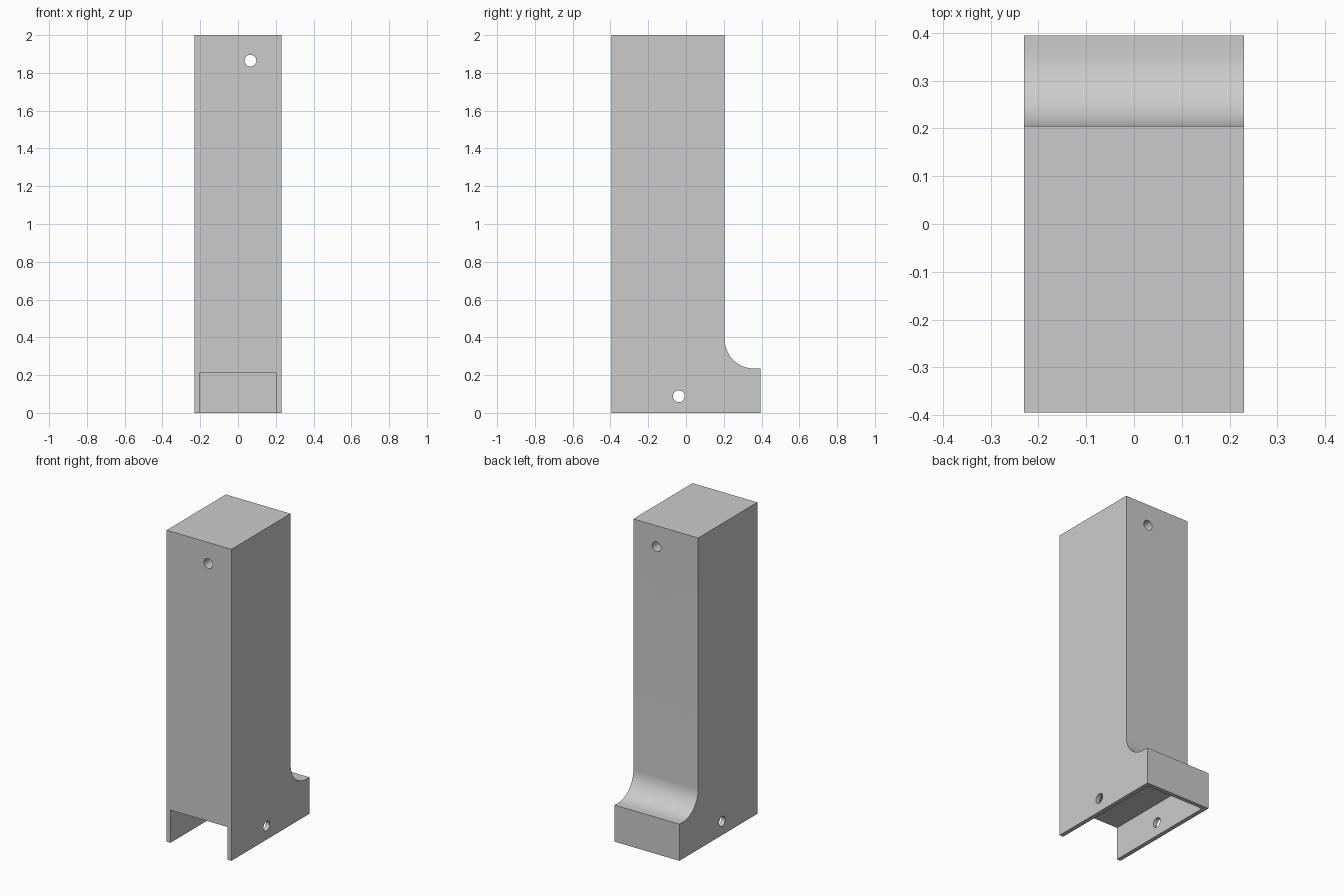
import bpy, bmesh, math
from mathutils import Matrix

if "Cube" in bpy.data.objects:
    bpy.data.objects.remove(bpy.data.objects["Cube"], do_unlink=True)

HALF_W, HALF_D, HEIGHT = 0.23, 0.395, 2.0
BACK, FOOT_TOP, FILLET = 0.205, 0.235, 0.155
SLOT_HALF, SLOT_TOP, WALL = 0.203, 0.21, 0.027
HOLE_R = 0.031

grey = bpy.data.materials.new("plain grey")
grey.use_nodes = True
colour = (0.6, 0.6, 0.6, 1)
grey.diffuse_color = colour
grey.node_tree.nodes["Principled BSDF"].inputs["Base Color"].default_value = colour


def make_object(name, bm):
    bmesh.ops.recalc_face_normals(bm, faces=bm.faces)
    mesh = bpy.data.meshes.new(name)
    bm.to_mesh(mesh)
    bm.free()
    mesh.materials.append(grey)
    obj = bpy.data.objects.new(name, mesh)
    bpy.context.collection.objects.link(obj)
    return obj


def cut(target, cutter):
    """Subtract the cutter from the target and discard it."""
    cutter.hide_render = True
    bpy.context.view_layer.objects.active = target
    mod = target.modifiers.new("cut", 'BOOLEAN')
    mod.operation = 'DIFFERENCE'
    mod.solver = 'EXACT'
    mod.object = cutter
    bpy.ops.object.modifier_apply(modifier=mod.name)
    bpy.data.objects.remove(cutter, do_unlink=True)


def hole_cutter(name, centre, axis):
    bm = bmesh.new()
    turn = Matrix.Rotation(math.pi / 2, 4, axis)
    bmesh.ops.create_cone(bm, cap_ends=True, segments=32, radius1=HOLE_R, radius2=HOLE_R,
                          depth=2, matrix=Matrix.Translation(centre) @ turn)
    return make_object(name, bm)


# Side profile with a rounded step above the foot, extruded across the width
profile = [(-HALF_D, 0), (HALF_D, 0), (HALF_D, FOOT_TOP)]
STEPS = 20
for i in range(STEPS + 1):
    a = math.pi / 2 * i / STEPS
    profile.append((BACK + FILLET * (1 - math.sin(a)), FOOT_TOP + FILLET * (1 - math.cos(a))))
profile += [(BACK, HEIGHT), (-HALF_D, HEIGHT)]

bm = bmesh.new()
side = bm.faces.new([bm.verts.new((-HALF_W, y, z)) for y, z in profile])
extruded = bmesh.ops.extrude_face_region(bm, geom=[side])
bmesh.ops.translate(bm, vec=(2 * HALF_W, 0, 0),
                    verts=[v for v in extruded["geom"] if isinstance(v, bmesh.types.BMVert)])
column = make_object("column_with_foot", bm)

# Slot under the foot, open to the front and the floor, closed at the back
bm = bmesh.new()
front, back, low = -HALF_D - 0.1, HALF_D - WALL, -0.1
size = (2 * SLOT_HALF, back - front, SLOT_TOP - low)
centre = (0, (front + back) / 2, (SLOT_TOP + low) / 2)
bmesh.ops.create_cube(bm, size=1, matrix=Matrix.Translation(centre) @ Matrix.Diagonal((*size, 1)))
cut(column, make_object("slot_cutter", bm))

# Hole through the column near the top, and holes through both slot walls
cut(column, hole_cutter("top_hole_cutter", (0.066, 0, 1.865), 'X'))
cut(column, hole_cutter("wall_hole_cutter", (0, -0.038, 0.088), 'Y'))

# Smooth the curved faces, keep the corners sharp
bpy.ops.object.select_all(action='DESELECT')
column.select_set(True)
bpy.context.view_layer.objects.active = column
bpy.ops.object.shade_smooth_by_angle(angle=math.radians(30))
